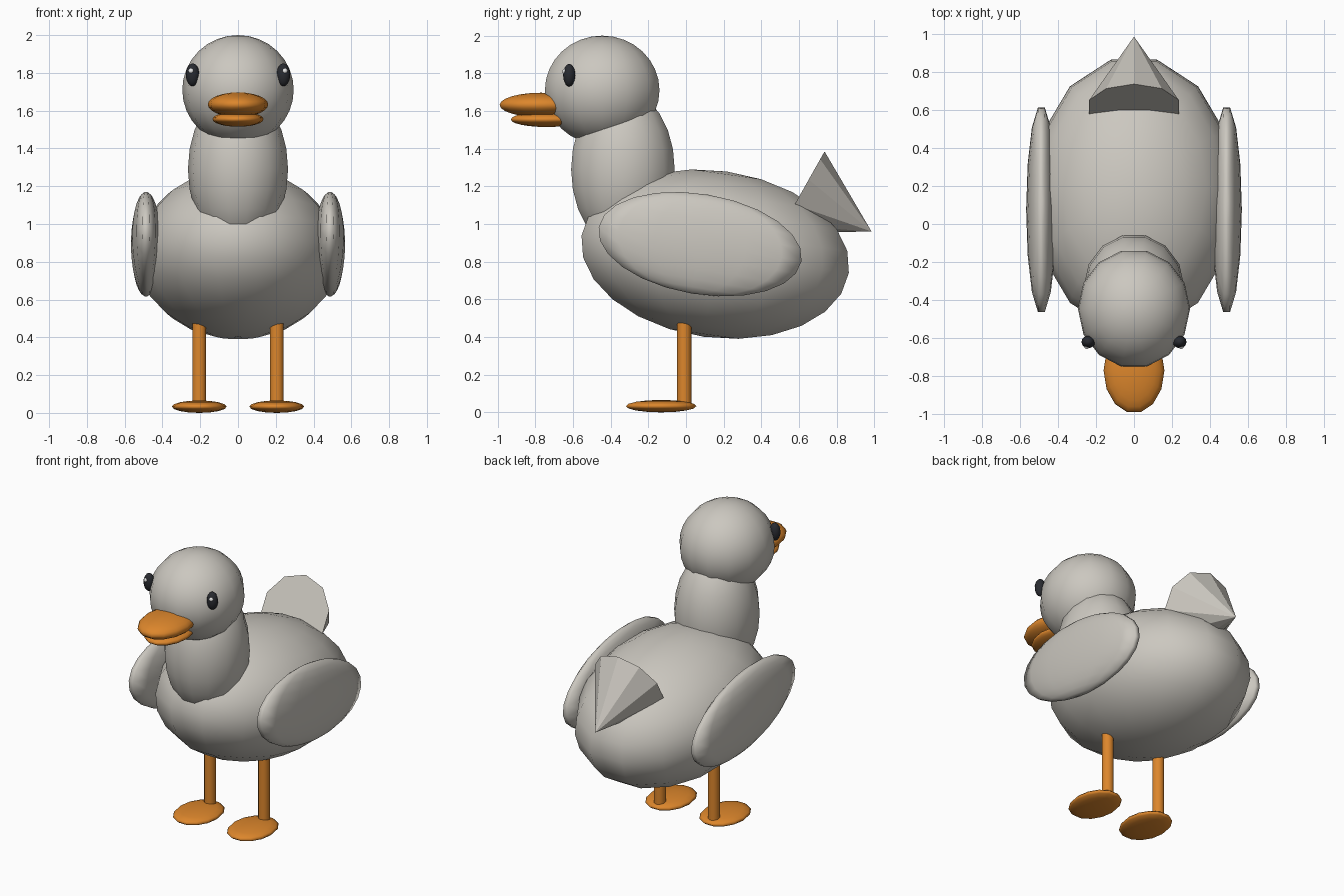
import bpy, bmesh, math
from mathutils import Matrix

if "Cube" in bpy.data.objects:
    bpy.data.objects.remove(bpy.data.objects["Cube"])


def material(name, rgb):
    m = bpy.data.materials.new(name)
    m.diffuse_color = (*rgb, 1)
    m.use_nodes = True
    m.node_tree.nodes["Principled BSDF"].inputs["Base Color"].default_value = m.diffuse_color
    return m


GREY = material("warm_grey", (0.60, 0.575, 0.525))
ORANGE = material("orange", (0.72, 0.24, 0.025))
DARK = material("dark_eye", (0.022, 0.024, 0.030))
WHITE = material("white", (0.85, 0.85, 0.85))


def finish(name, bm, loc, tilt, mat, smooth):
    bmesh.ops.recalc_face_normals(bm, faces=bm.faces)
    me = bpy.data.meshes.new(name)
    bm.to_mesh(me)
    bm.free()
    for p in me.polygons:
        p.use_smooth = smooth
    me.materials.append(mat)
    ob = bpy.data.objects.new(name, me)
    ob.location = loc
    ob.rotation_euler.x = math.radians(tilt)
    bpy.context.collection.objects.link(ob)
    return ob


def ellipsoid(name, loc, size, mat, tilt=0, segs=14, rings=12):
    bm = bmesh.new()
    bmesh.ops.create_uvsphere(bm, u_segments=segs, v_segments=rings, radius=1)
    # quarter turn puts a corner on the x axis and a flat side at front and back
    bm.transform(Matrix.Diagonal((*size, 1)) @ Matrix.Rotation(math.pi / 2, 4, 'Z'))
    return finish(name, bm, loc, tilt, mat, True)


def cone(name, loc, r1, r2, depth, sides, mat, tilt=0):
    bm = bmesh.new()
    bmesh.ops.create_cone(bm, cap_ends=True, segments=sides,
                          radius1=r1, radius2=r2, depth=depth)
    return finish(name, bm, loc, tilt, mat, False)


# Body, neck and head
ellipsoid("body", (0, 0.155, 0.84), (0.54, 0.735, 0.443), GREY, tilt=-8)
ellipsoid("neck", (0, -0.335, 1.29), (0.265, 0.282, 0.42), GREY)
ellipsoid("head", (0, -0.445, 1.71), (0.295, 0.312, 0.29), GREY, rings=16)

# Beak
ellipsoid("upper_beak", (0, -0.77, 1.632), (0.16, 0.225, 0.065), ORANGE)
ellipsoid("lower_beak", (0, -0.74, 1.555), (0.135, 0.195, 0.04), ORANGE)

# Tail cone, tip pointing back and down
axis_y, axis_z, length = 0.871, -0.491, 0.426
cone("tail", (0, 0.985 - axis_y * length / 2, 0.96 - axis_z * length / 2),
     0.248, 0, length, 10, GREY, tilt=-119.4)

# Paired parts
for side, s in (("left", 1), ("right", -1)):
    ellipsoid(side + "_wing", (s * 0.487, 0.075, 0.893), (0.08, 0.56, 0.266), GREY, tilt=-9.5)
    ellipsoid(side + "_eye", (s * 0.24, -0.62, 1.79), (0.036, 0.033, 0.06), DARK)
    ellipsoid(side + "_eye_glint", (s * 0.248, -0.642, 1.81), (0.015, 0.015, 0.015),
              WHITE, segs=8, rings=6)
    leg = cone(side + "_leg", (s * 0.205, -0.01, 0.29), 0.038, 0.038, 0.50, 10, ORANGE)
    for p in leg.data.polygons:
        p.use_smooth = abs(p.normal.z) < 0.5
    ellipsoid(side + "_foot", (s * 0.205, -0.132, 0.033), (0.145, 0.192, 0.033), ORANGE,
              segs=14, rings=8)
